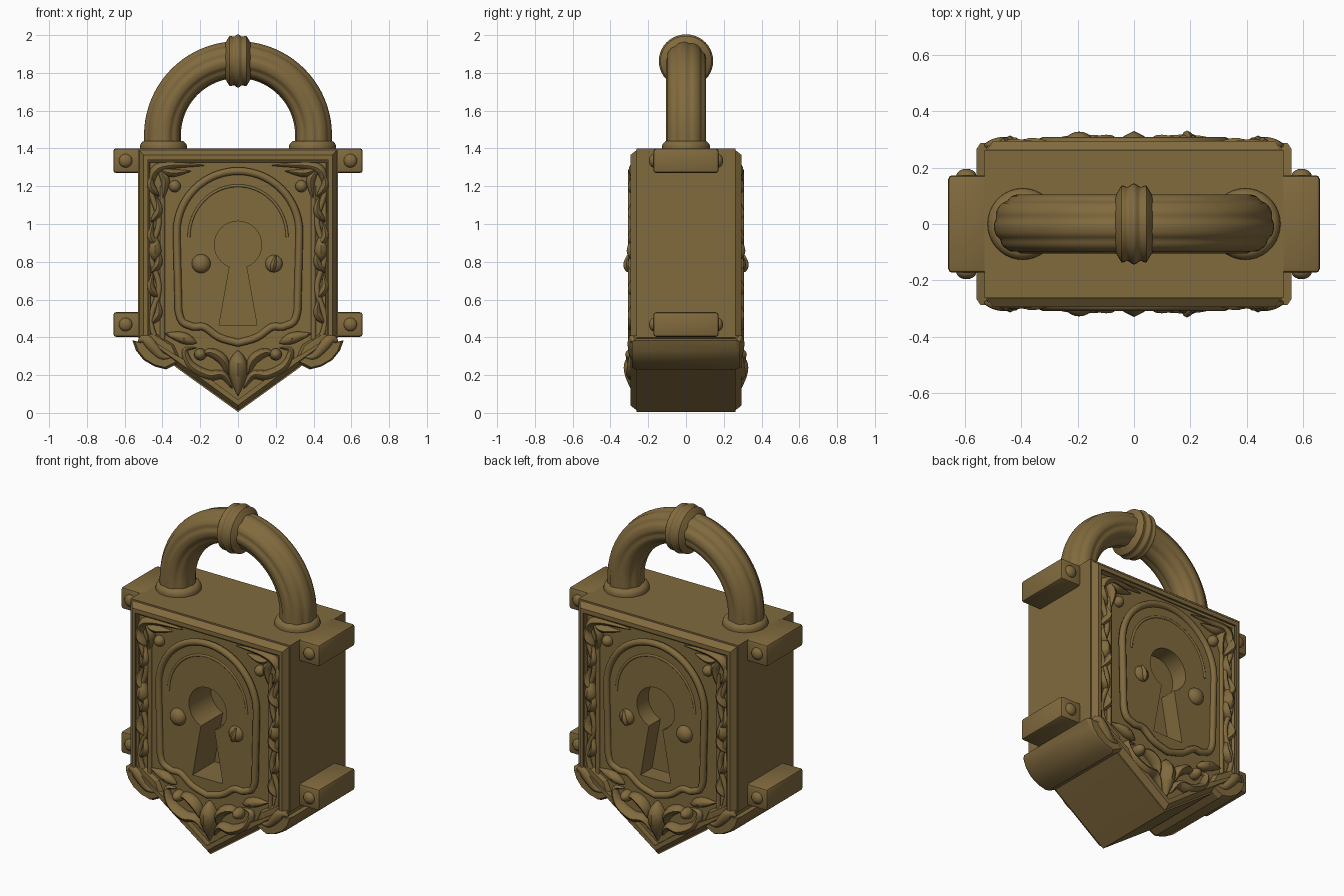
import bpy, bmesh
from math import sin, cos, pi, radians
from mathutils import Vector

if "Cube" in bpy.data.objects:
    bpy.data.objects.remove(bpy.data.objects["Cube"])

mat = bpy.data.materials.new("aged_brass")
mat.diffuse_color = (0.22, 0.145, 0.048, 1)
mat.use_nodes = True
mat.node_tree.nodes["Principled BSDF"].inputs["Base Color"].default_value = mat.diffuse_color


def smooth(ob, angle):
    bpy.ops.object.select_all(action='DESELECT')
    ob.select_set(True)
    bpy.context.view_layer.objects.active = ob
    bpy.ops.object.shade_smooth_by_angle(angle=radians(angle))


def finish(name, bm, mirror="", angle=35):
    bmesh.ops.recalc_face_normals(bm, faces=bm.faces)
    me = bpy.data.meshes.new(name)
    bm.to_mesh(me)
    bm.free()
    ob = bpy.data.objects.new(name, me)
    bpy.context.collection.objects.link(ob)
    me.materials.append(mat)
    smooth(ob, angle)
    if mirror:
        m = ob.modifiers.new("mirror", 'MIRROR')
        m.use_axis = ["x" in mirror, "y" in mirror, False]
        m.use_mirror_merge = False
    return ob


def both(half):
    """Complete an (x, z) outline whose right half is given, top to bottom."""
    return half + [(-x, z) for x, z in reversed(half) if x > 1e-5]


def loft(name, layers, mirror="", caps=True, angle=25):
    """Join equal-length (x, z) outlines, given as (outline, y) pairs."""
    bm = bmesh.new()
    rows = [[bm.verts.new((x, y, z)) for x, z in pts] for pts, y in layers]
    for a, b in zip(rows, rows[1:]):
        for i in range(len(a)):
            j = (i + 1) % len(a)
            bm.faces.new((a[i], a[j], b[j], b[i]))
    if caps:
        bm.faces.new(rows[0])
        bm.faces.new(rows[-1])
    return finish(name, bm, mirror, angle)


def spline(pts, n=8):
    """Catmull-Rom through (x, z) points."""
    p = [Vector(q) for q in pts]
    p = [2 * p[0] - p[1]] + p + [2 * p[-1] - p[-2]]
    out = []
    for i in range(1, len(p) - 2):
        a, b, c, d = p[i - 1:i + 3]
        for k in range(n):
            t = k / n
            out.append(0.5 * (2 * b + (c - a) * t + (2 * a - 5 * b + 4 * c - d) * t * t
                              + (3 * b - a - 3 * c + d) * t ** 3))
    return out + [p[-2]]


def sweep(name, path, y, w, h, sides=10, mirror="", closed=False, flute=0, angle=50):
    """Sweep an oval, half-width w(t) in plane and h(t) in depth, on an xz path."""
    bm, rings, n = bmesh.new(), [], len(path)
    path = [Vector(p) for p in path]
    for i, p in enumerate(path):
        q0, q1 = ((path[i - 1], path[(i + 1) % n]) if closed
                  else (path[max(i - 1, 0)], path[min(i + 1, n - 1)]))
        t = (q1 - q0).normalized()
        s, ring = i / (n - 1), []
        for k in range(sides):
            a = 2 * pi * k / sides
            f = 1 - flute * abs(cos(4 * a + pi / 4)) ** 6
            u = w(s) * cos(a) * f
            ring.append(bm.verts.new((p.x - t.y * u, y + h(s) * sin(a) * f, p.y + t.x * u)))
        rings.append(ring)
    for i in range(n if closed else n - 1):
        r, q = rings[i], rings[(i + 1) % n]
        for k in range(sides):
            j = (k + 1) % sides
            bm.faces.new((r[k], r[j], q[j], q[k]))
    if not closed:
        bm.faces.new(rings[0])
        bm.faces.new(rings[-1])
    return finish(name, bm, mirror, angle)


def bead(name, path, y, r, mirror="y", closed=False):
    return sweep(name, path, y, lambda t: r, lambda t: r, 8, mirror, closed)


def leaf(name, pts, width, depth=0.03, y=-0.268, mirror="xy"):
    return sweep(name, spline(pts, 6), y, lambda t: 0.002 + width * sin(pi * t ** 0.8),
                 lambda t: 0.004 + depth * sin(pi * t ** 0.8), 8, mirror)


def stud(name, x, y, z, r, depth, mirror):
    bm = bmesh.new()
    bmesh.ops.create_uvsphere(bm, u_segments=20, v_segments=12, radius=r)
    for v in bm.verts:
        v.co = (x + v.co.x, y + v.co.y * depth / r, z + v.co.z)
    return finish(name, bm, mirror)


def box(name, c, size, bevel, mirror):
    bm = bmesh.new()
    bmesh.ops.create_cube(bm, size=1)
    for v in bm.verts:
        v.co = [c[i] + v.co[i] * size[i] for i in range(3)]
    bmesh.ops.bevel(bm, geom=bm.edges[:], offset=bevel, segments=2, profile=0.5, affect='EDGES')
    return finish(name, bm, mirror)


def cut(ob, cutter):
    m = ob.modifiers.new("cut", 'BOOLEAN')
    m.operation, m.solver, m.object = 'DIFFERENCE', 'EXACT', cutter
    bpy.context.view_layer.objects.active = ob
    bpy.ops.object.modifier_apply(modifier=m.name)
    smooth(ob, 25)


# body core and its chamfered front/back frame
outer = both([(0.53, 1.4), (0.53, 0.4), (0.35, 0.26), (0.32, 0.235), (0, 0.005)])
ridge = both([(0.5, 1.365), (0.5, 0.4), (0.345, 0.29), (0.305, 0.262), (0, 0.04)])
inner = both([(0.48, 1.34), (0.48, 0.4), (0.335, 0.31), (0.29, 0.285), (0, 0.07)])
body = loft("body", [(outer, -0.262), (outer, 0.262)])
loft("face_frame", [(outer, -0.25), (ridge, -0.295), (inner, -0.295), (inner, -0.25)], "y", False)

# scrolled lobes at the lower corners
lobe = [(0.45, 0.43), (0.525, 0.41), (0.52, 0.375), (0.56, 0.385), (0.54, 0.33), (0.5, 0.28),
        (0.44, 0.245), (0.38, 0.23), (0.3, 0.27), (0.34, 0.36)]
small = [(0.44 + (x - 0.44) * 0.88, 0.325 + (z - 0.325) * 0.88) for x, z in lobe]
loft("foot_lobe", [(small, -0.287), (lobe, -0.265), (lobe, 0.265), (small, 0.287)], "x")

# raised shield plates, front and back, with keyholes
arch = [(0.325 * sin(a), 0.955 + 0.325 * cos(a)) for a in [pi / 2 * k / 14 for k in range(15)]]
foot = spline([(0.325, 0.955), (0.315, 0.54), (0.25, 0.46), (0.18, 0.455), (0.1, 0.40), (0, 0.37)], 5)[5:]
shield = both(arch + [tuple(p) for p in foot])
ring = [radians(-69 + 318 * k / 28) for k in range(29)]
hole = [(0.125 * cos(a), 0.89 + 0.125 * sin(a)) for a in ring] + [(-0.1, 0.465), (0.1, 0.465)]
for s, d, n in ((-1, 0.08, "front"), (1, 0.18, "back")):
    plate = loft("shield_plate_" + n, [(shield, s * 0.25), (shield, s * 0.288)])
    key = loft("keyhole_cutter", [(hole, s * 0.4), (hole, s * d)])
    cut(body, key)
    cut(plate, key)
    bpy.data.objects.remove(key)

# mouldings
bead("shield_rim", shield, -0.288, 0.02, closed=True)
line = [(x * 0.8, 0.93 + (z - 0.955) * 0.84) for x, z in arch]
bead("shield_inner_line", [(-x, z) for x, z in line[:0:-1]] + line, -0.286, 0.008)
bead("panel_bead", [(0.4, 1.2), (0.4, 0.36)], -0.264, 0.014, "xy")
bead("recess_bead", [(-0.475, 0.4), (-0.475, 1.335), (0.475, 1.335), (0.475, 0.4)], -0.275, 0.012)

# fluted shackle
arc = [(0.4, 1.40)] + [(0.4 * cos(a), 1.47 + 0.4 * sin(a)) for a in
                       [pi * k / 40 for k in range(41)]] + [(-0.4, 1.40)]
sweep("shackle", arc, 0, lambda t: 0.098, lambda t: 0.106, 64, flute=0.07, angle=60)

# ribbed ring on top of the shackle
rib = lambda t: 0.104 + 0.016 * min(1, 6 * min(t, 1 - t)) + 0.016 * sin(pi * t) + 0.005 * cos(6 * pi * t + pi)
sweep("shackle_ring", [(-0.066 + 0.132 * k / 24, 1.863) for k in range(25)], 0, rib,
      lambda t: rib(t) + 0.003, 40)

# collars at the shackle feet
sweep("shackle_collar", [(0.395, 1.39 + 0.05 * k / 8) for k in range(9)], 0,
      lambda t: 0.125 - 0.022 * t ** 4, lambda t: 0.127 - 0.022 * t ** 4, 36, "x")

# side lugs and rivets
for n, z in (("upper", 1.335), ("lower", 0.468)):
    box(n + "_lug", (0.58, 0, z), (0.16, 0.345, 0.13), 0.014, "x")
    stud(n + "_lug_rivet", 0.595, -0.17, z, 0.036, 0.026, "xy")

# dome and screw beside the keyhole
stud("dome_rivet", -0.195, -0.288, 0.79, 0.05, 0.04, "y")
stud("screw_rivet", 0.19, -0.288, 0.79, 0.046, 0.03, "y")
leaf("screw_bar", [(0.18, 0.745), (0.19, 0.79), (0.2, 0.835)], 0.016, 0.02, -0.308, "y")

# side vines with alternating leaves
vine = [(0.44 + 0.022 * sin(2 * pi * k / 16), 0.4 + 0.88 * k / 40) for k in range(41)]
bead("side_vine", vine, -0.272, 0.015, "xy")
for i in range(6):
    z, s = 0.47 + 0.135 * i, 1 if i % 2 else -1
    leaf("vine_leaf", [(0.44 - s * 0.02, z), (0.44 + s * 0.022, z + 0.06), (0.44 + s * 0.008, z + 0.14)], 0.02, 0.036)
leaf("vine_diamond", [(0.44, 0.8), (0.44, 0.87), (0.44, 0.95)], 0.035, 0.042)

# top corner foliage
leaf("corner_leaf", [(0.46, 1.2), (0.44, 1.28), (0.36, 1.31), (0.18, 1.31)], 0.024)
leaf("corner_leaf_inner", [(0.42, 1.29), (0.35, 1.27), (0.25, 1.28)], 0.02, 0.034)
leaf("corner_leaf_down", [(0.42, 1.29), (0.385, 1.23), (0.40, 1.12)], 0.022)
stud("corner_bud", 0.335, -0.265, 1.2, 0.032, 0.035, "xy")

# foot foliage
leaf("foot_diamond", [(0, 0.33), (0, 0.22), (0, 0.09)], 0.05, 0.058, mirror="y")
leaf("foot_scroll", [(0.03, 0.13), (0.08, 0.2), (0.16, 0.2), (0.25, 0.25), (0.28, 0.33), (0.22, 0.345)], 0.026, 0.045)
leaf("foot_scroll_inner", [(0.05, 0.2), (0.08, 0.28), (0.15, 0.32), (0.21, 0.29)], 0.026, 0.045)
leaf("foot_leaf", [(0.22, 0.37), (0.3, 0.40), (0.39, 0.42)], 0.028)
stud("foot_bud", 0.2, -0.272, 0.31, 0.032, 0.05, "xy")
leaf("foot_curl", [(0.53, 0.38), (0.49, 0.39), (0.45, 0.35), (0.4, 0.3), (0.33, 0.3)], 0.03, 0.025, -0.28)
